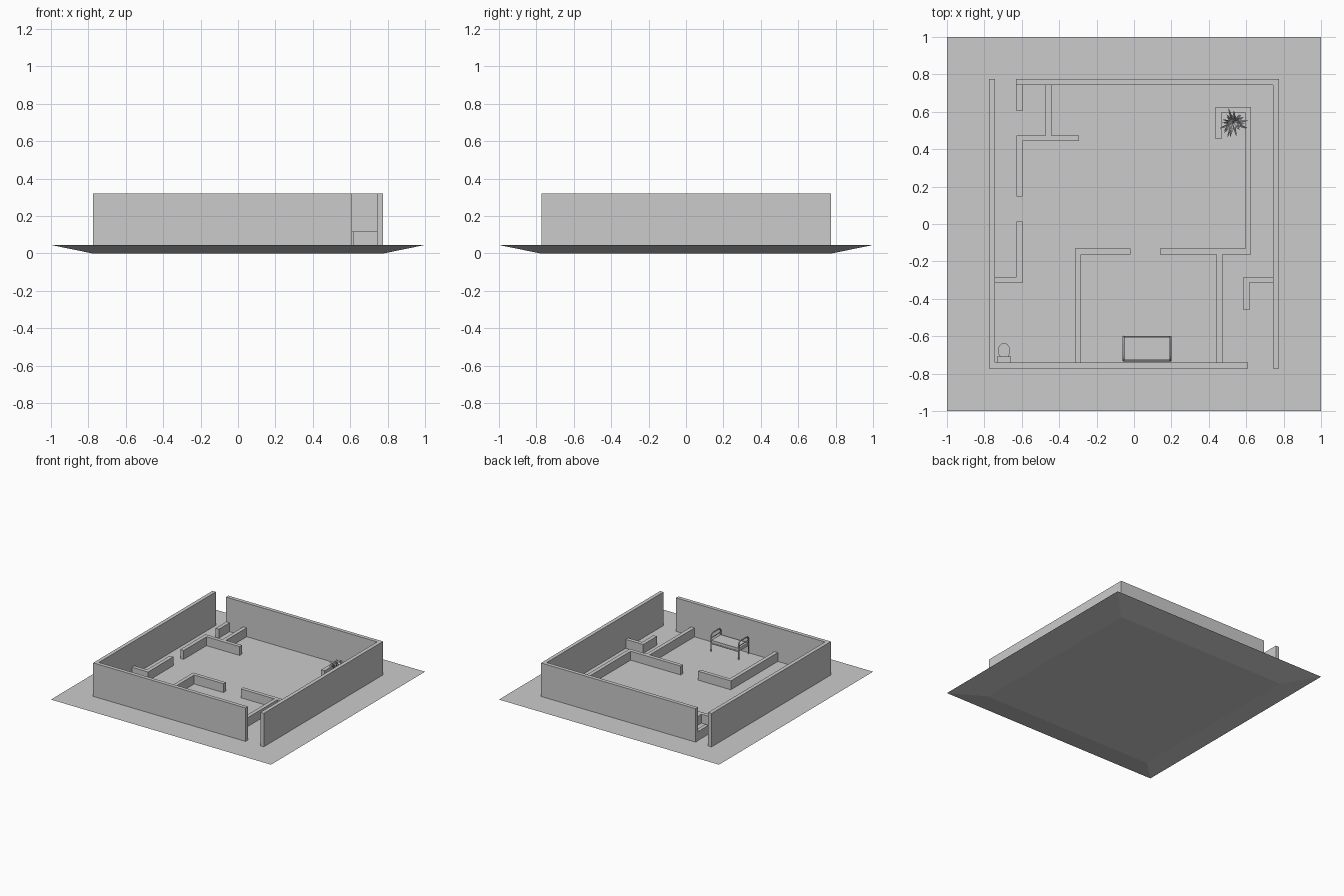
import bpy, bmesh, math, random
from mathutils import Vector, Matrix

if "Cube" in bpy.data.objects:
    bpy.data.objects.remove(bpy.data.objects["Cube"])

FLOOR = 0.045
random.seed(4)


def finish(name, bm, smooth=False):
    bmesh.ops.recalc_face_normals(bm, faces=bm.faces)
    me = bpy.data.meshes.new(name)
    bm.to_mesh(me)
    bm.free()
    ob = bpy.data.objects.new(name, me)
    bpy.context.collection.objects.link(ob)
    for p in me.polygons:
        p.use_smooth = smooth
    if smooth:
        bpy.ops.object.select_all(action='DESELECT')
        ob.select_set(True)
        bpy.context.view_layer.objects.active = ob
        bpy.ops.object.shade_smooth_by_angle(angle=math.radians(35))
    return ob


def box(name, x0, x1, y0, y1, z0, z1):
    bm = bmesh.new()
    m = Matrix.Translation(((x0 + x1) / 2, (y0 + y1) / 2, (z0 + z1) / 2)) @ Matrix.Diagonal((x1 - x0, y1 - y0, z1 - z0, 1))
    bmesh.ops.create_cube(bm, size=1, matrix=m)
    return finish(name, bm)


def wall(name, path, top, t=0.031):
    """Wall of thickness t along a right-angled centre line."""
    pts = [Vector(p) for p in path]
    dirs = [(b - a).normalized() for a, b in zip(pts, pts[1:])]
    nrm = [Vector((-d.y, d.x)) for d in dirs]
    left, right = [], []
    for i, p in enumerate(pts):
        near = nrm[max(i - 1, 0):i + 1]
        off = sum(near, Vector((0, 0))) * t / 2
        left.append(p + off)
        right.append(p - off)
    bm = bmesh.new()
    f = bm.faces.new([bm.verts.new((*p, FLOOR)) for p in left + right[::-1]])
    ext = bmesh.ops.extrude_face_region(bm, geom=[f], use_keep_orig=True)
    for v in ext['geom']:
        if isinstance(v, bmesh.types.BMVert):
            v.co.z = top
    return finish(name, bm)


def loft(name, rings, seg=20):
    """Closed body from elliptical rings (cx, cy, rx, ry, z)."""
    bm = bmesh.new()
    loops = [[bm.verts.new((cx + rx * math.cos(2 * math.pi * i / seg),
                            cy + ry * math.sin(2 * math.pi * i / seg), z)) for i in range(seg)]
             for cx, cy, rx, ry, z in rings]
    for a, b in zip(loops, loops[1:]):
        for i in range(seg):
            j = (i + 1) % seg
            bm.faces.new((a[i], a[j], b[j], b[i]))
    bm.faces.new(loops[0])
    bm.faces.new(loops[-1])
    return finish(name, bm, True)


def tube(name, pts, r):
    cu = bpy.data.curves.new(name, 'CURVE')
    cu.dimensions = '3D'
    cu.bevel_depth = r
    cu.bevel_resolution = 2
    cu.use_fill_caps = True
    sp = cu.splines.new('POLY')
    sp.points.add(len(pts) - 1)
    for p, c in zip(sp.points, pts):
        p.co = (*c, 1)
    ob = bpy.data.objects.new(name, cu)
    bpy.context.collection.objects.link(ob)


# Ground slab, tapering inward underneath
bm = bmesh.new()
bmesh.ops.create_cube(bm, size=2)
for v in bm.verts:
    s = 1 if v.co.z > 0 else 0.78
    v.co = (v.co.x * s, v.co.y * s, FLOOR if v.co.z > 0 else 0)
finish("ground_slab", bm)

# Tall outer walls, with two doorways at opposite corners
wall("outer_wall_left_front", [(-.76, .775), (-.76, -.757), (.61, -.757)], 0.32)
wall("outer_wall_back_right", [(-.63, .759), (.76, .759), (.76, -.772)], 0.32)

# Low inner walls
H = 0.118
inner = {
    "entry_stub": [(-.612, .745), (-.612, .605)],
    "closet_wall": [(-.457, .745), (-.457, .473)],
    "back_left_corner": [(-.612, .147), (-.612, .458), (-.295, .458)],
    "left_nook": [(-.745, -.3), (-.612, -.3), (-.612, .013)],
    "bedroom_left": [(-.3, -.742), (-.3, -.147), (-.018, -.147)],
    "right_room": [(.14, -.147), (.611, -.147), (.611, .611), (.452, .611), (.452, .455)],
    "bedroom_right": [(.457, -.742), (.457, -.163)],
    "right_nook": [(.745, -.298), (.602, -.298), (.602, -.46)],
}
for name, path in inner.items():
    wall("inner_wall_" + name, path, H)

# Bed: mattress, side rails and arched tube ends
box("mattress", -.055, .193, -.727, -.605, .108, .135)
y0, y1, r = -.73, -.602, .03
for name, x, top in (("bed_end_left", -.057, .19), ("bed_end_right", .195, .19)):
    arc = [(x, y0 + r - r * math.cos(a), top - r + r * math.sin(a)) for a in [i * math.pi / 8 for i in range(5)]]
    arc += [(x, y0 + y1 - p[1], p[2]) for p in arc[::-1]]
    tube(name, [(x, y0, FLOOR)] + arc + [(x, y1, FLOOR)], .005)
    tube(name + "_crossbar", [(x, y0, .155), (x, y1, .155)], .003)
for y in (y0, y1):
    tube("bed_rail", [(-.057, y, .11), (.195, y, .11)], .004)

# Toilet: bowl, seat ring and tank
cx, cy = -.695, -.678
loft("toilet_bowl", [(cx, cy - .01, .022, .03, FLOOR), (cx, cy - .01, .018, .026, .065),
                     (cx, cy, .032, .04, .095), (cx, cy, .033, .041, .102),
                     (cx, cy, .022, .028, .102), (cx, cy, .012, .016, .08)])
loft("toilet_seat", [(cx, cy, .033, .041, .102), (cx, cy, .033, .041, .107),
                     (cx, cy, .019, .025, .107), (cx, cy, .019, .025, .102)])
box("toilet_tank", cx - .035, cx + .035, -.74, -.712, .09, .15)
box("toilet_tank_lid", cx - .038, cx + .038, -.741, -.709, .15, .157)

# Potted plant: pot and arching pointed leaves
px, py = .53, .54
loft("plant_pot", [(px, py, .022, .022, FLOOR), (px, py, .032, .032, .1),
                   (px, py, .027, .027, .1), (px, py, .026, .026, .092)], 14)
bm = bmesh.new()
for i in range(34):
    a = i * 2.39996 + random.uniform(-.2, .2)
    reach = random.uniform(.035, .085)
    rise = random.uniform(.06, .09) + (.085 - reach) * .7
    d, s = Vector((math.cos(a), math.sin(a), 0)), Vector((-math.sin(a), math.cos(a), 0))
    rows = []
    for k, w in enumerate((.002, .006, .006, .004, .0005)):
        t = k / 4
        c = Vector((px, py, .09)) + d * reach * t + Vector((0, 0, rise * (1.9 * t - 1.1 * t * t)))
        rows.append([bm.verts.new(c - s * w), bm.verts.new(c - Vector((0, 0, w * .6))), bm.verts.new(c + s * w)])
    for p, q in zip(rows, rows[1:]):
        for j in (0, 1):
            bm.faces.new((p[j], p[j + 1], q[j + 1], q[j]))
finish("plant_leaves", bm)
